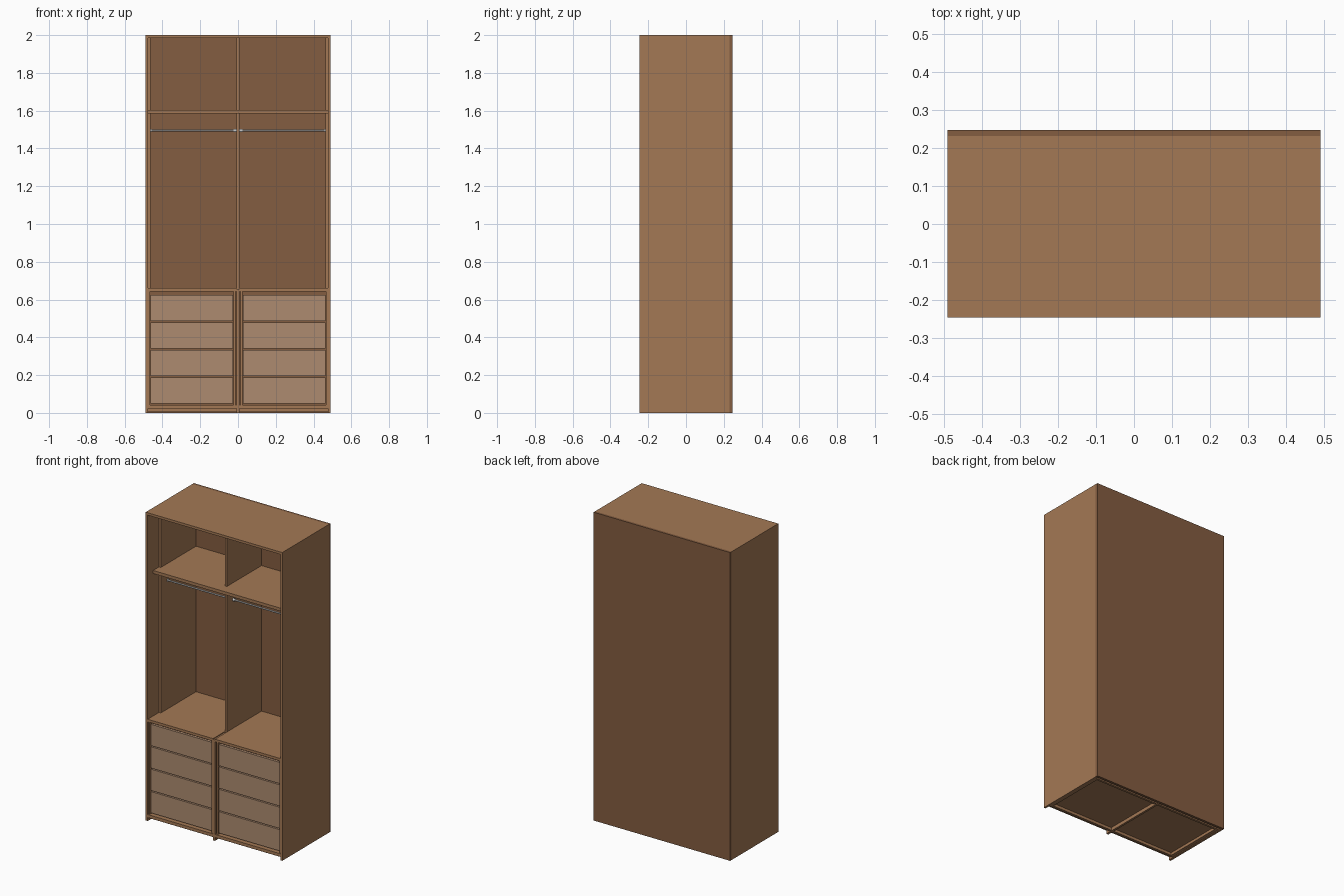
import bpy, math

if "Cube" in bpy.data.objects:
    bpy.data.objects.remove(bpy.data.objects["Cube"])


def material(name, rgb):
    m = bpy.data.materials.new(name)
    m.diffuse_color = (*rgb, 1)
    m.use_nodes = True
    m.node_tree.nodes["Principled BSDF"].inputs["Base Color"].default_value = m.diffuse_color
    return m


WOOD = material("wood", (0.37, 0.19, 0.09))
DARK = material("dark_wood", (0.23, 0.11, 0.053))
FRONT = material("drawer_wood", (0.42, 0.26, 0.16))
METAL = material("metal", (0.8, 0.8, 0.8))


def box(name, x, y, z, mat=WOOD):
    """Box from (min, max) ranges on each axis."""
    bpy.ops.mesh.primitive_cube_add(size=1, location=[(a + b) / 2 for a, b in (x, y, z)])
    o = bpy.context.object
    o.name = name
    o.scale = [b - a for a, b in (x, y, z)]
    bpy.ops.object.transform_apply(location=False, rotation=False, scale=True)
    o.data.materials.append(mat)
    return o


def rod(name, x, y, z, r):
    """Round bar along x."""
    bpy.ops.mesh.primitive_cylinder_add(vertices=24, radius=r, depth=x[1] - x[0],
                                        location=((x[0] + x[1]) / 2, y, z),
                                        rotation=(0, math.pi / 2, 0))
    o = bpy.context.object
    o.name = name
    o.data.materials.append(METAL)
    bpy.ops.object.shade_smooth_by_angle(angle=math.radians(40))


def mirrored(side, x):
    return x if side > 0 else (-x[1], -x[0])


F, B = -0.246, 0.231     # front edge and front of the back panel

# carcass
box("back_panel", (-0.49, 0.49), (B, 0.247), (0, 2), DARK)
box("top_panel", (-0.49, 0.49), (F, B), (1.984, 2))
box("bottom_panel", (-0.476, 0.476), (F, B), (0.022, 0.042))
box("upper_shelf", (-0.476, 0.476), (-0.19, B), (1.584, 1.604))
box("hanging_divider", (-0.007, 0.007), (-0.125, B), (0.655, 1.584))
box("upper_divider", (-0.007, 0.007), (-0.125, B), (1.604, 1.984))
box("drawer_divider", (-0.007, 0.007), (F, B), (0, 0.655))

# plinth frame under the bottom panel
box("plinth_front", (-0.476, 0.476), (-0.215, -0.2), (0.004, 0.022))
box("plinth_back", (-0.476, 0.476), (0.2, 0.215), (0.004, 0.022))

for s, tag in ((-1, "left"), (1, "right")):
    def X(a, b):
        return mirrored(s, (a, b))

    box(tag + "_side", X(0.476, 0.49), (F, B), (0, 1.984))
    box(tag + "_plinth_side", X(0.455, 0.476), (-0.2, 0.2), (0.004, 0.022))

    # inner linings, set back from the front
    box(tag + "_upper_lining", X(0.463, 0.476), (-0.13, B), (1.604, 1.984))
    box(tag + "_hanging_lining", X(0.463, 0.476), (-0.13, B), (0.66, 1.584))

    # drawer cabinet
    box(tag + "_drawer_top", X(0.007, 0.476), (F, B), (0.643, 0.66))
    box(tag + "_drawer_outer_wall", X(0.466, 0.476), (-0.24, B), (0.042, 0.643))
    box(tag + "_drawer_inner_wall", X(0.012, 0.023), (-0.24, B), (0.042, 0.643))
    box(tag + "_drawer_rail", X(0.023, 0.466), (-0.215, -0.2), (0.042, 0.643), DARK)

    # four drawers
    for i in range(4):
        z = 0.05 + i * 0.1455
        box(f"{tag}_drawer_front_{i + 1}", X(0.026, 0.463), (-0.23, -0.215),
            (z, z + 0.138), FRONT)

    # hanging rod with end flanges
    rod(tag + "_hanging_rod", X(0.007, 0.463), -0.06, 1.495, 0.005)
    rod(tag + "_rod_inner_flange", X(0.007, 0.024), -0.06, 1.495, 0.009)
    rod(tag + "_rod_outer_flange", X(0.459, 0.463), -0.06, 1.495, 0.009)
